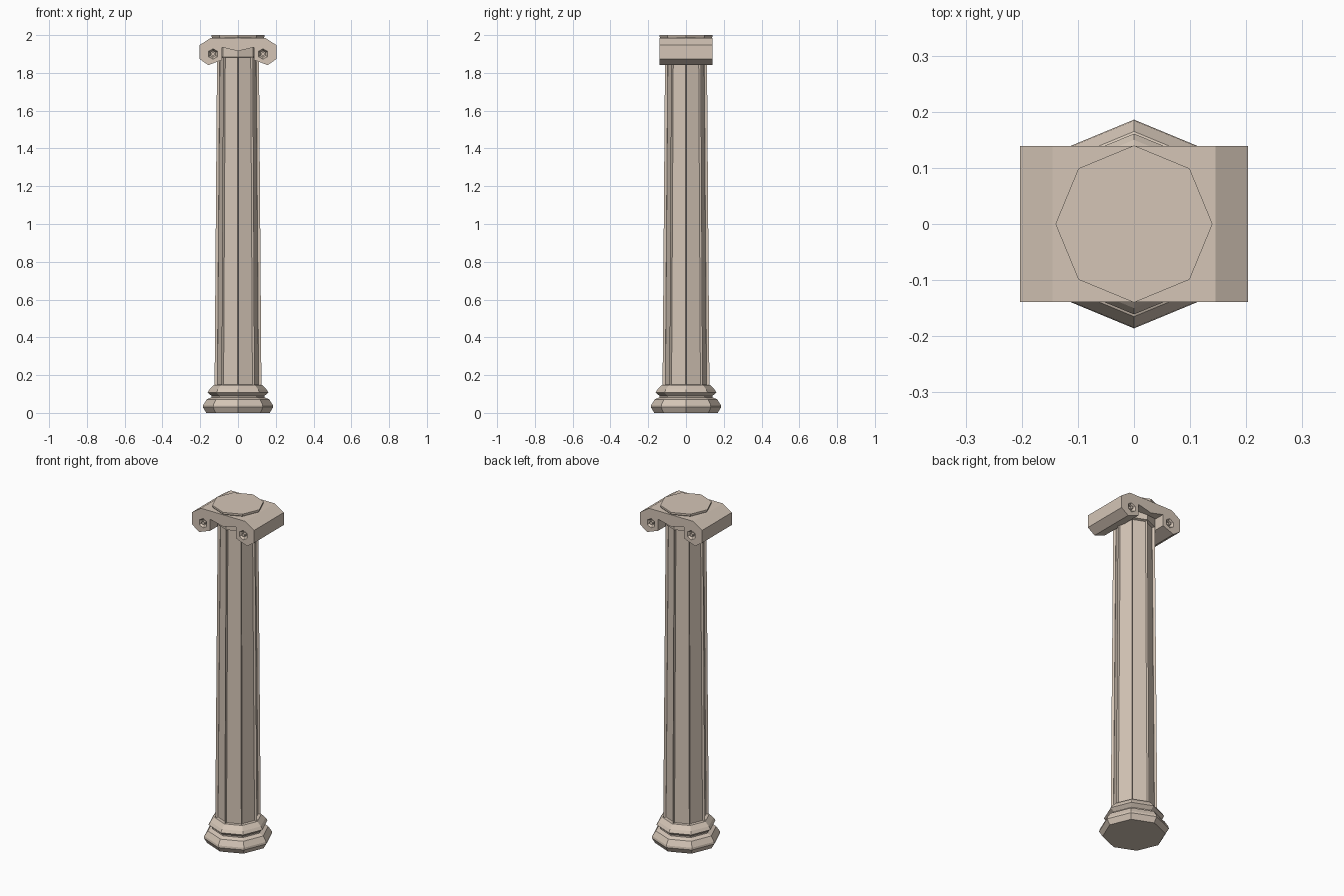
import bpy, bmesh, math
from mathutils import Matrix

if "Cube" in bpy.data.objects:
    bpy.data.objects.remove(bpy.data.objects["Cube"])


def finish(bm, name):
    bmesh.ops.recalc_face_normals(bm, faces=bm.faces[:])
    me = bpy.data.meshes.new(name)
    bm.to_mesh(me)
    bm.free()
    ob = bpy.data.objects.new(name, me)
    bpy.context.collection.objects.link(ob)
    me.materials.append(stone)
    return ob


def lathe(profile, sides=8):
    """Faceted solid of revolution with corners on the axes."""
    bm = bmesh.new()
    rings = [[bm.verts.new((r * math.cos(i * math.tau / sides),
                            r * math.sin(i * math.tau / sides), z))
              for i in range(sides)] for r, z in profile]
    for a, b in zip(rings, rings[1:]):
        for i in range(sides):
            j = (i + 1) % sides
            bm.faces.new((a[i], a[j], b[j], b[i]))
    bm.faces.new(rings[0][::-1])
    bm.faces.new(rings[-1])
    return bm


def hex_cone(name, x, y, z, r1, r2, depth):
    """Six-sided cone lying along y."""
    bm = bmesh.new()
    m = Matrix.Translation((x, y, z)) @ Matrix.Rotation(math.pi / 2, 4, 'X')
    bmesh.ops.create_cone(bm, cap_ends=True, segments=6, radius1=r1,
                          radius2=r2, depth=depth, matrix=m)
    return finish(bm, name)


stone = bpy.data.materials.new("stone")
stone.diffuse_color = (0.66, 0.56, 0.47, 1)
stone.use_nodes = True
stone.node_tree.nodes["Principled BSDF"].inputs["Base Color"].default_value = stone.diffuse_color

# Moulded base with two rolls
finish(lathe([(.168, 0), (.186, .03), (.184, .042), (.165, .072), (.140, .082),
              (.140, .09), (.161, .108), (.150, .125), (.127, .148)]), "base")

# Shaft: tapered octagon, one sunken flute per side
bm = lathe([(.124, .145), (.111, 1.885), (.111, 1.94)])
sides = [f for f in bm.faces if f.calc_area() > .1]
bmesh.ops.inset_individual(bm, faces=sides, thickness=.028, depth=0)
bmesh.ops.inset_individual(bm, faces=sides, thickness=.006, depth=-.014)
finish(bm, "fluted_shaft")

# Capital: scroll outline extruded front to back
half = [(.085, 1.936), (.085, 1.868), (.157, 1.841), (.203, 1.873),
        (.203, 1.947), (.145, 1.985)]
outline = [(0, 1.915)] + half + [(-x, z) for x, z in reversed(half)]
bm = bmesh.new()
face = bm.faces.new([bm.verts.new((x, -.139, z)) for x, z in outline])
ext = bmesh.ops.extrude_face_region(bm, geom=[face])
bmesh.ops.translate(bm, vec=(0, .278, 0),
                    verts=[v for v in ext["geom"] if isinstance(v, bmesh.types.BMVert)])
capital = finish(bm, "scroll_capital")

# Scroll eyes: tapered recess with a small boss in it, front and back
for sx in (-1, 1):
    for sy in (-1, 1):
        x, z = sx * .132, 1.9
        wide, narrow = (.016, .034) if sy < 0 else (.034, .016)
        cutter = hex_cone("eye_cutter", x, sy * .134, z, wide, narrow, .03)
        cutter.hide_render = True
        cutter.hide_viewport = True
        mod = capital.modifiers.new("eye", 'BOOLEAN')
        mod.object = cutter
        mod.operation = 'DIFFERENCE'
        mod.solver = 'EXACT'
        hex_cone("scroll_eye", x, sy * .13, z, .010, .010, .018)

# Octagonal top block
finish(lathe([(.133, 1.975), (.136, 1.985), (.140, 1.992), (.140, 2.0)]), "top_block")
